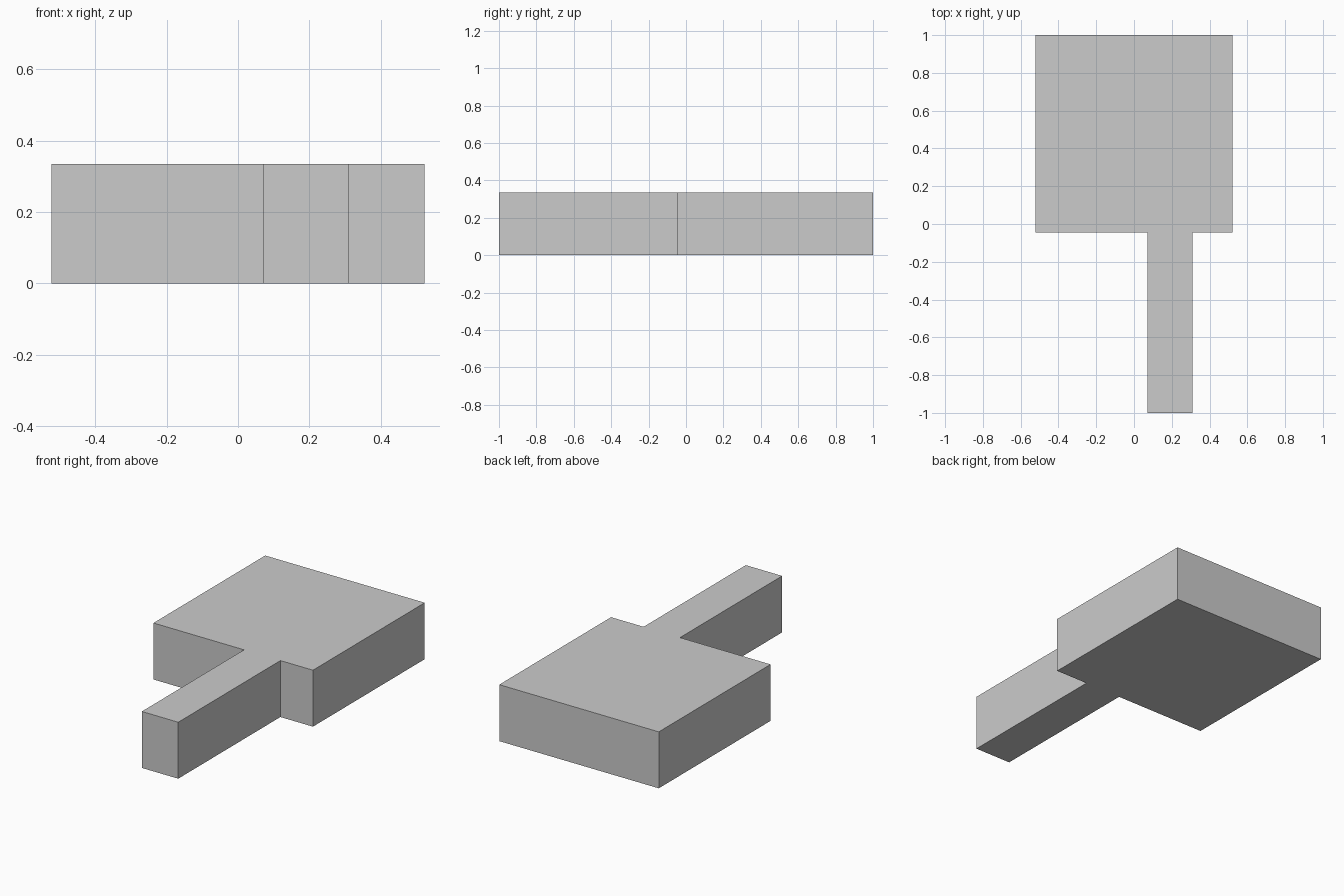
import bpy, bmesh

if "Cube" in bpy.data.objects:
    bpy.data.objects.remove(bpy.data.objects["Cube"])

HEIGHT = 0.334
HALF_W = 0.522           # half width of the square body
BODY_FRONT = -0.045      # y where the body meets the arm
ARM_L, ARM_R = 0.071, 0.309


def extruded_profile(name, outline, height):
    bm = bmesh.new()
    base = bm.faces.new([bm.verts.new((x, y, 0)) for x, y in outline])
    top = bmesh.ops.extrude_face_region(bm, geom=[base])["geom"]
    bmesh.ops.translate(bm, vec=(0, 0, height),
                        verts=[v for v in top if isinstance(v, bmesh.types.BMVert)])
    bmesh.ops.recalc_face_normals(bm, faces=bm.faces[:])
    mesh = bpy.data.meshes.new(name)
    bm.to_mesh(mesh)
    bm.free()
    obj = bpy.data.objects.new(name, mesh)
    bpy.context.collection.objects.link(obj)
    return obj


# Square body with an off-centre arm, one continuous slab
extruded_profile("block_with_arm", [
    (ARM_L, -1), (ARM_R, -1), (ARM_R, BODY_FRONT), (HALF_W, BODY_FRONT),
    (HALF_W, 1), (-HALF_W, 1), (-HALF_W, BODY_FRONT), (ARM_L, BODY_FRONT),
], HEIGHT)
